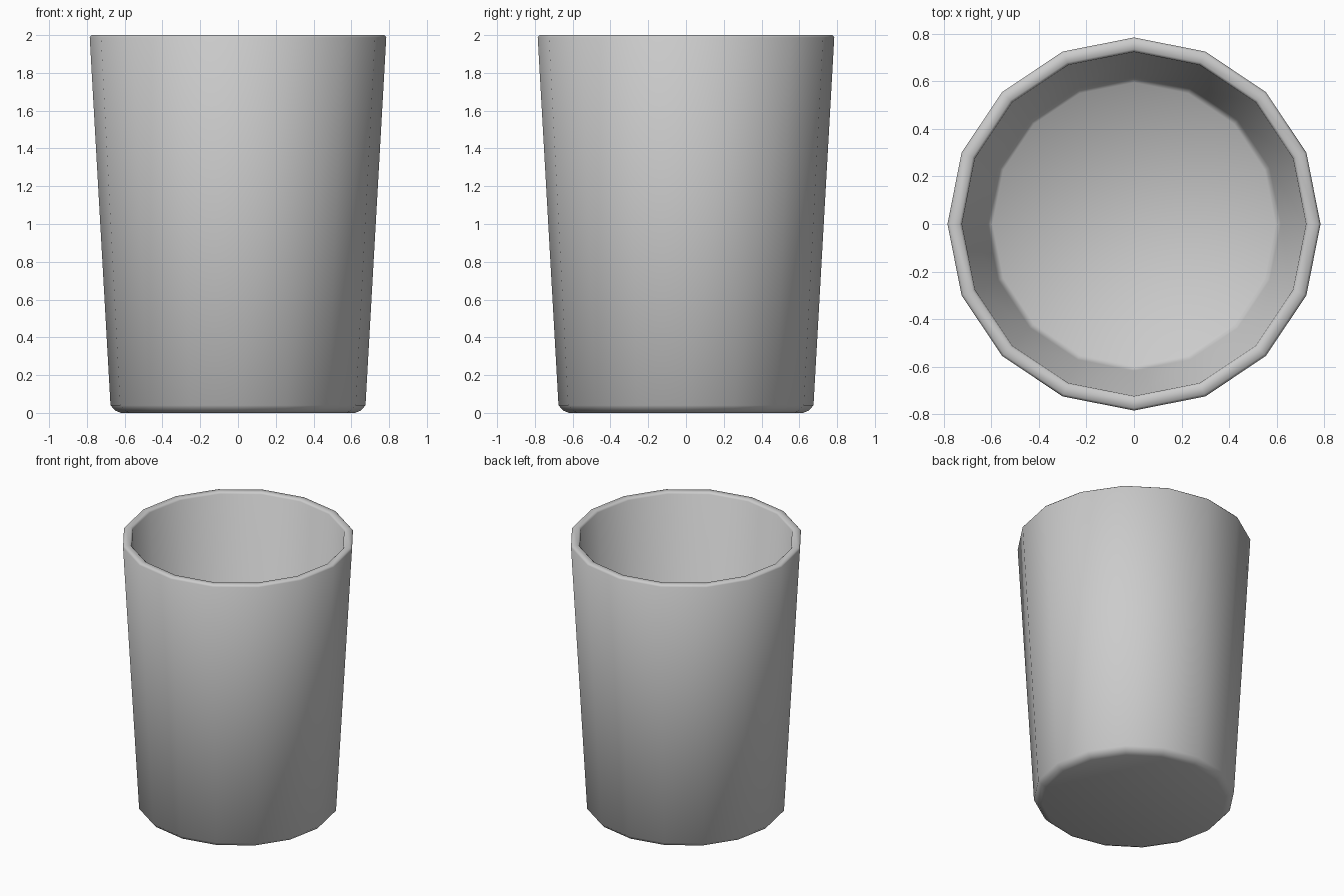
import bpy, bmesh
from math import cos, sin, pi

if "Cube" in bpy.data.objects:
    bpy.data.objects.remove(bpy.data.objects["Cube"])

SIDES = 16

# Cup profile (radius, height): outer base, wall, rim, inner wall, inner floor
profile = [(0.62, 0.0), (0.65, 0.012), (0.675, 0.04), (0.785, 1.988), (0.775, 2.0),
           (0.735, 2.0), (0.724, 1.988), (0.618, 0.085), (0.595, 0.06)]

bm = bmesh.new()
rings = [[bm.verts.new((r * cos(2 * pi * i / SIDES), r * sin(2 * pi * i / SIDES), z))
          for i in range(SIDES)] for r, z in profile]

# Walls between successive rings
for a, b in zip(rings, rings[1:]):
    for i in range(SIDES):
        j = (i + 1) % SIDES
        bm.faces.new((a[i], a[j], b[j], b[i]))

# Underside and inside floor
bm.faces.new(rings[0][::-1])
bm.faces.new(rings[-1])
bmesh.ops.recalc_face_normals(bm, faces=bm.faces)
for f in bm.faces:
    f.smooth = True

mesh = bpy.data.meshes.new("cup")
bm.to_mesh(mesh)
bm.free()
cup = bpy.data.objects.new("cup", mesh)
bpy.context.collection.objects.link(cup)
